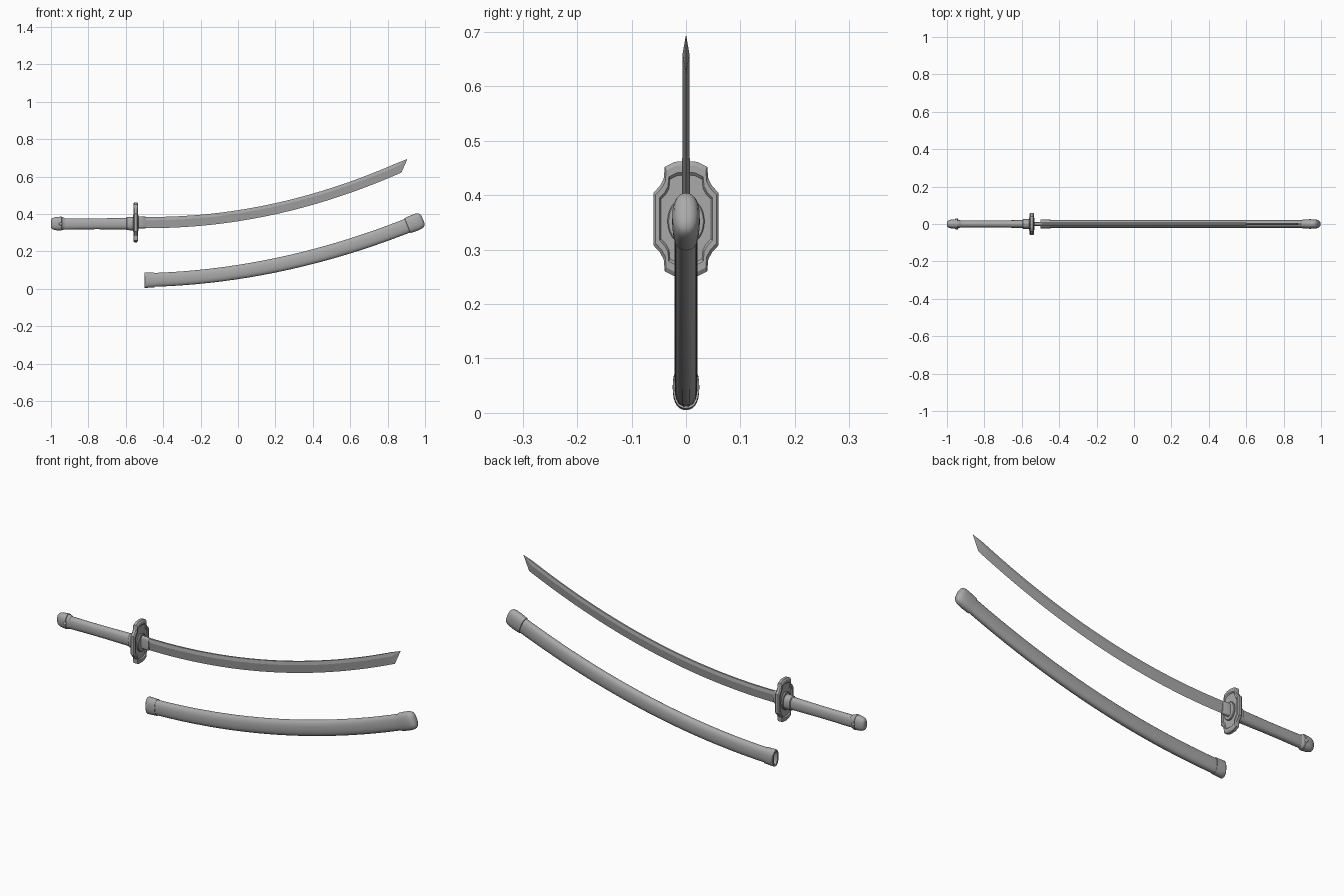
import bpy, bmesh, math
from mathutils import Vector

if "Cube" in bpy.data.objects:
    bpy.data.objects.remove(bpy.data.objects["Cube"])

grey = bpy.data.materials.new("plain grey")
grey.use_nodes = True
GREY = (0.4, 0.4, 0.4, 1)
grey.diffuse_color = GREY
grey.node_tree.nodes["Principled BSDF"].inputs["Base Color"].default_value = GREY


def oval(power=2.4, count=28):
    """Unit rounded section as (y, z) points."""
    pts = []
    for i in range(count):
        t = 2 * math.pi * i / count
        c, s = math.cos(t), math.sin(t)
        pts.append((math.copysign(abs(c) ** (2 / power), c),
                    math.copysign(abs(s) ** (2 / power), s)))
    return pts


def loft(name, rings, smooth=35):
    """Bridge rings of points and close both ends."""
    bm = bmesh.new()
    loops = [[bm.verts.new(p) for p in ring] for ring in rings]
    n = len(loops[0])
    for a, b in zip(loops, loops[1:]):
        for i in range(n):
            j = (i + 1) % n
            bm.faces.new((a[i], a[j], b[j], b[i]))
    bm.faces.new(loops[0])
    bm.faces.new(loops[-1])
    bmesh.ops.recalc_face_normals(bm, faces=bm.faces)
    mesh = bpy.data.meshes.new(name)
    bm.to_mesh(mesh)
    bm.free()
    mesh.materials.append(grey)
    obj = bpy.data.objects.new(name, mesh)
    bpy.context.collection.objects.link(obj)
    bpy.ops.object.select_all(action="DESELECT")
    obj.select_set(True)
    bpy.context.view_layer.objects.active = obj
    bpy.ops.object.shade_smooth_by_angle(angle=math.radians(smooth))
    return obj


def ring(path, u, hy, hz, section):
    """Place a section square to a path, given as (base z, slope, bend)."""
    z0, a, b = path
    centre = Vector((u - 0.5, 0, z0 + a * u + b * u * u))
    slope = a + 2 * b * u
    up = Vector((-slope, 0, 1)).normalized()
    return [centre + Vector((0, y * hy, 0)) + up * z * hz for y, z in section]


def sweep(name, path, stations, section, smooth=35):
    return loft(name, [ring(path, *s, section) for s in stations], smooth)


BLADE = (0.355, -0.01, 0.165)
SHEATH = (0.047, 0.02, 0.133)
HILT = (0.349, 0, 0)
round_section = oval()

# Blade: flat back, side ridges, sharp lower edge, slanted tip
half = [(0.6, 1), (1, 0.4)]
blade_section = [(0, -1)] + half[::-1] + [(-y, z) for y, z in half]
blade_rings = []
steps = 28
for i in range(steps + 1):
    f = i / steps
    blade_rings.append(ring(BLADE, -0.04 + 1.4025 * f, 0.0075 - 0.001 * f,
                            0.030 - 0.002 * f, blade_section))
tip = Vector((0.906, 0, 0.695))
blade_rings.append([tip + (p - tip) * 0.03 for p in blade_rings[-1]])
loft("blade", blade_rings, 10)

# Metal sleeve at the blade root
sweep("blade_sleeve", BLADE,
      [(-0.04, 0.011, 0.032), (0.005, 0.010, 0.031), (0.008, 0.008, 0.029)],
      oval(4))

# Guard: notched plate with bevelled rim and recessed field on both sides
quarter = [(0, 0.107), (0.021, 0.105), (0.039, 0.096), (0.041, 0.074),
           (0.048, 0.061), (0.06, 0.048)]
right = quarter + [(y, -z) for y, z in quarter[::-1]]
outline = right + [(-y, z) for y, z in right[-2:0:-1]]
GUARD_X, GUARD_Z = -0.547, 0.356
side = [(0.007, 0.72), (0.007, 0.76), (0.012, 0.81), (0.012, 0.93), (0.007, 1)]
guard_layers = [(-x, s) for x, s in side] + side[::-1]
loft("guard", [[(GUARD_X + x, y * s, GUARD_Z + z * s) for y, z in outline]
               for x, s in guard_layers], 20)

# Oval washers on both faces of the guard
for name, direction in (("front_washer", 1), ("rear_washer", -1)):
    loft(name, [[(GUARD_X + direction * x, y * 0.034 * s, 0.352 + z * 0.044 * s)
                 for y, z in oval(2)]
                for x, s in ((0.005, 1), (0.013, 1), (0.015, 0.94))])

# Grip, slightly waisted
grip = [(-0.44, 0.018, 0.030), (-0.40, 0.0195, 0.030), (-0.34, 0.019, 0.029),
        (-0.25, 0.019, 0.029), (-0.16, 0.020, 0.030), (-0.08, 0.021, 0.031)]
sweep("grip", (0.349, 0.004, 0), grip, round_section)

# Collar between grip and guard
sweep("grip_collar", HILT,
      [(-0.097, 0.022, 0.032), (-0.094, 0.026, 0.035),
       (-0.063, 0.027, 0.036), (-0.055, 0.027, 0.036)], round_section)

# Rounded pommel with a raised band and side knobs
sweep("pommel", HILT,
      [(-0.50, 0.008, 0.016), (-0.498, 0.014, 0.024), (-0.492, 0.019, 0.030),
       (-0.48, 0.023, 0.034), (-0.465, 0.025, 0.036), (-0.445, 0.024, 0.035),
       (-0.432, 0.021, 0.033), (-0.427, 0.018, 0.029)], round_section, 50)
sweep("pommel_band", HILT,
      [(-0.456, 0.023, 0.034), (-0.454, 0.0265, 0.037),
       (-0.444, 0.0265, 0.037), (-0.442, 0.023, 0.034)], round_section)
for name, direction in (("left_knob", 1), ("right_knob", -1)):
    rings = [(0.018, 0.008), (0.024, 0.009), (0.028, 0.007), (0.030, 0.002)]
    loft(name, [[(-0.948 + a * r, direction * y, 0.347 + b * r)
                 for a, b in oval(2, 12)] for y, r in rings], 50)

# Sheath body, hollow at the mouth
body = [(0.25, 0.011, 0.030), (0.002, 0.013, 0.032), (0.002, 0.020, 0.038)]
for i in range(25):
    f = i / 24
    body.append((0.02 + 1.41 * f, 0.021, 0.037 + 0.002 * f))
sweep("sheath", SHEATH, body, round_section)

# Mouth band: an open sleeve around the sheath entry
sweep("mouth_band", SHEATH,
      [(0.05, 0.018, 0.036), (0.052, 0.024, 0.040), (0.025, 0.0245, 0.041),
       (0.003, 0.0245, 0.042), (0.0, 0.022, 0.041), (0.0, 0.014, 0.033),
       (0.2, 0.012, 0.031)], round_section)

# Rounded end cap
sweep("end_cap", SHEATH,
      [(1.405, 0.020, 0.037), (1.407, 0.024, 0.043), (1.44, 0.0255, 0.045),
       (1.465, 0.025, 0.044), (1.478, 0.022, 0.040), (1.485, 0.017, 0.033),
       (1.489, 0.008, 0.020)], round_section, 50)
